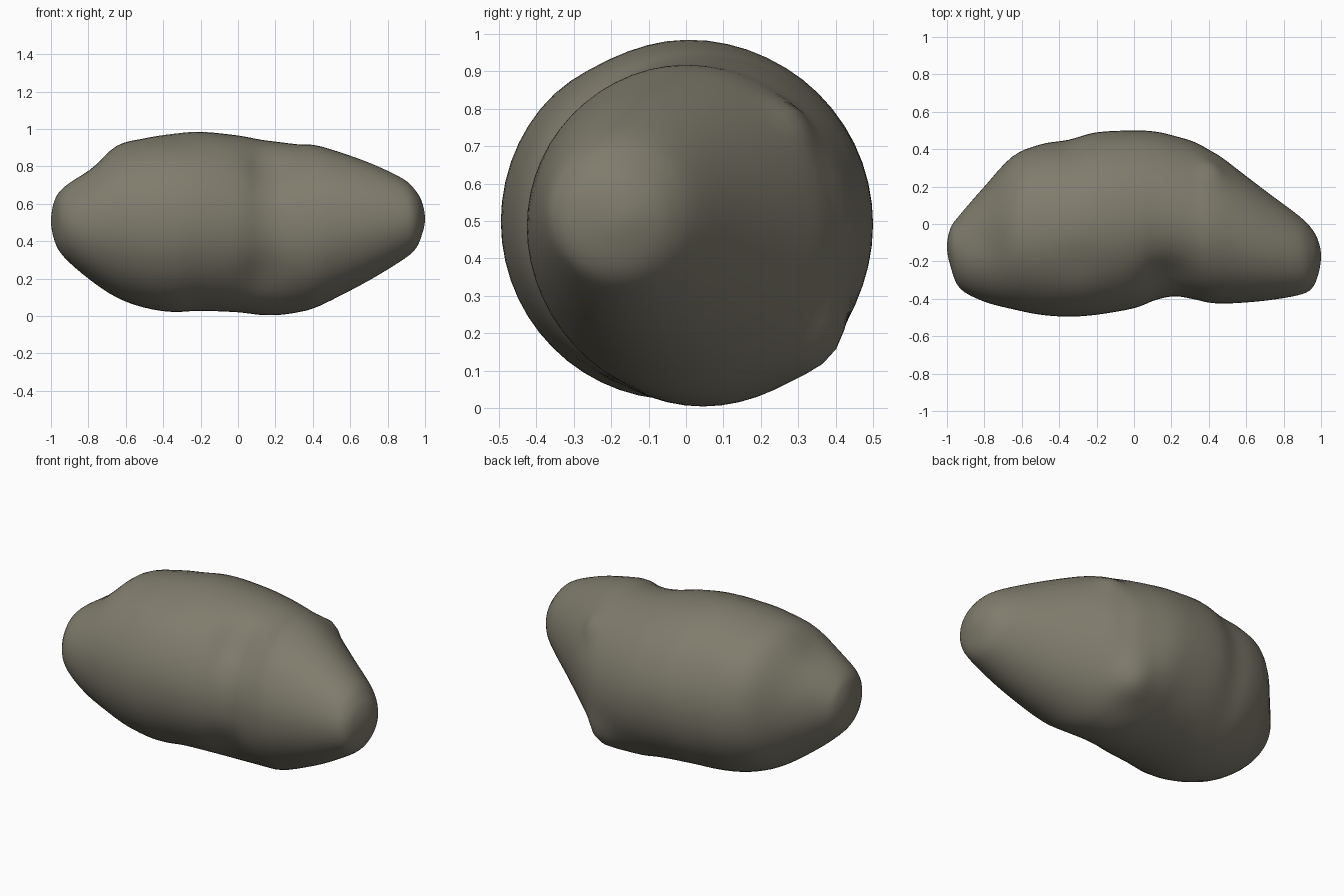
import bpy, bmesh, math
from mathutils import Vector

if "Cube" in bpy.data.objects:
    bpy.data.objects.remove(bpy.data.objects["Cube"])

# Outline stations along the body: x, y max, y min, z top, z bottom
S = [(-1.0, -.12, -.12, .51, .51), (-.98, -.02, -.23, .62, .40), (-.93, .05, -.345, .69, .315),
     (-.80, .20, -.415, .79, .20), (-.65, .36, -.455, .91, .10), (-.50, .425, -.485, .95, .045),
     (-.35, .45, -.495, .975, .022), (-.20, .49, -.485, .985, .028), (0, .50, -.45, .965, .02),
     (.12, .493, -.405, .943, .006), (.22, .47, -.387, .93, .006), (.32, .44, -.402, .918, .02),
     (.40, .40, -.42, .915, .04), (.50, .34, -.425, .89, .085), (.70, .18, -.41, .82, .19),
     (.88, .045, -.38, .735, .30), (.95, -.025, -.345, .67, .36), (.985, -.09, -.27, .605, .44),
     (1.0, -.17, -.17, .52, .52)]

# Surface lumps and hollows: centre, radius, height
BUMPS = [((.43, .31, .79), .07, .03), ((.30, .36, .17), .12, .05),
         ((.17, -.27, .80), .13, -.025), ((.12, -.33, .22), .13, -.02),
         ((-.78, -.10, .80), .12, -.012), ((-.30, -.20, .93), .13, -.012),
         ((-.55, .30, .75), .15, .012), ((.45, .22, .45), .15, -.012)]
RING, STEP = 56, 4


def mirror(tip, s):
    # phantom station beyond a tip, so the end closes round
    return (s[0], s[2], s[1], s[4], s[3])


def catmull(p0, p1, p2, p3, t):
    return [.5 * (2*b + (c - a)*t + (2*a - 5*b + 4*c - d)*t*t + (3*b - a - 3*c + d)*t**3)
            for a, b, c, d in zip(p0, p1, p2, p3)]


pts = [mirror(S[0], S[1])] + S + [mirror(S[-1], S[-2])]
stations = [catmull(*pts[i:i + 4], k / STEP) for i in range(len(S) - 1) for k in range(STEP)]
stations.append(list(S[-1]))

# Loft elliptical rings through the stations
bm = bmesh.new()
rings = []
for x, y1, y0, z1, z0 in stations:
    ring = []
    for k in range(RING):
        a = math.tau * k / RING
        ring.append(bm.verts.new((x, (y1 + y0)/2 + (y1 - y0)/2*math.cos(a),
                                  (z1 + z0)/2 + (z1 - z0)/2*math.sin(a))))
    rings.append(ring)
for r, s in zip(rings, rings[1:]):
    for k in range(RING):
        n = (k + 1) % RING
        bm.faces.new((r[k], r[n], s[n], s[k]))
bmesh.ops.remove_doubles(bm, verts=bm.verts, dist=1e-5)
bmesh.ops.recalc_face_normals(bm, faces=bm.faces)

# Push lumps out and hollows in along the normals
bm.normal_update()
for v, n in [(v, v.normal.copy()) for v in bm.verts]:
    p = v.co.copy()
    for c, r, h in BUMPS:
        v.co += n * h * math.exp(-((p - Vector(c)).length / r) ** 2)
for f in bm.faces:
    f.smooth = True

mesh = bpy.data.meshes.new("asteroid")
bm.to_mesh(mesh)
bm.free()
rock = bpy.data.objects.new("asteroid", mesh)
bpy.context.collection.objects.link(rock)

# Grey-brown stone
stone = bpy.data.materials.new("grey_brown_stone")
stone.diffuse_color = (.215, .202, .153, 1)
stone.use_nodes = True
stone.node_tree.nodes["Principled BSDF"].inputs["Base Color"].default_value = stone.diffuse_color
mesh.materials.append(stone)
